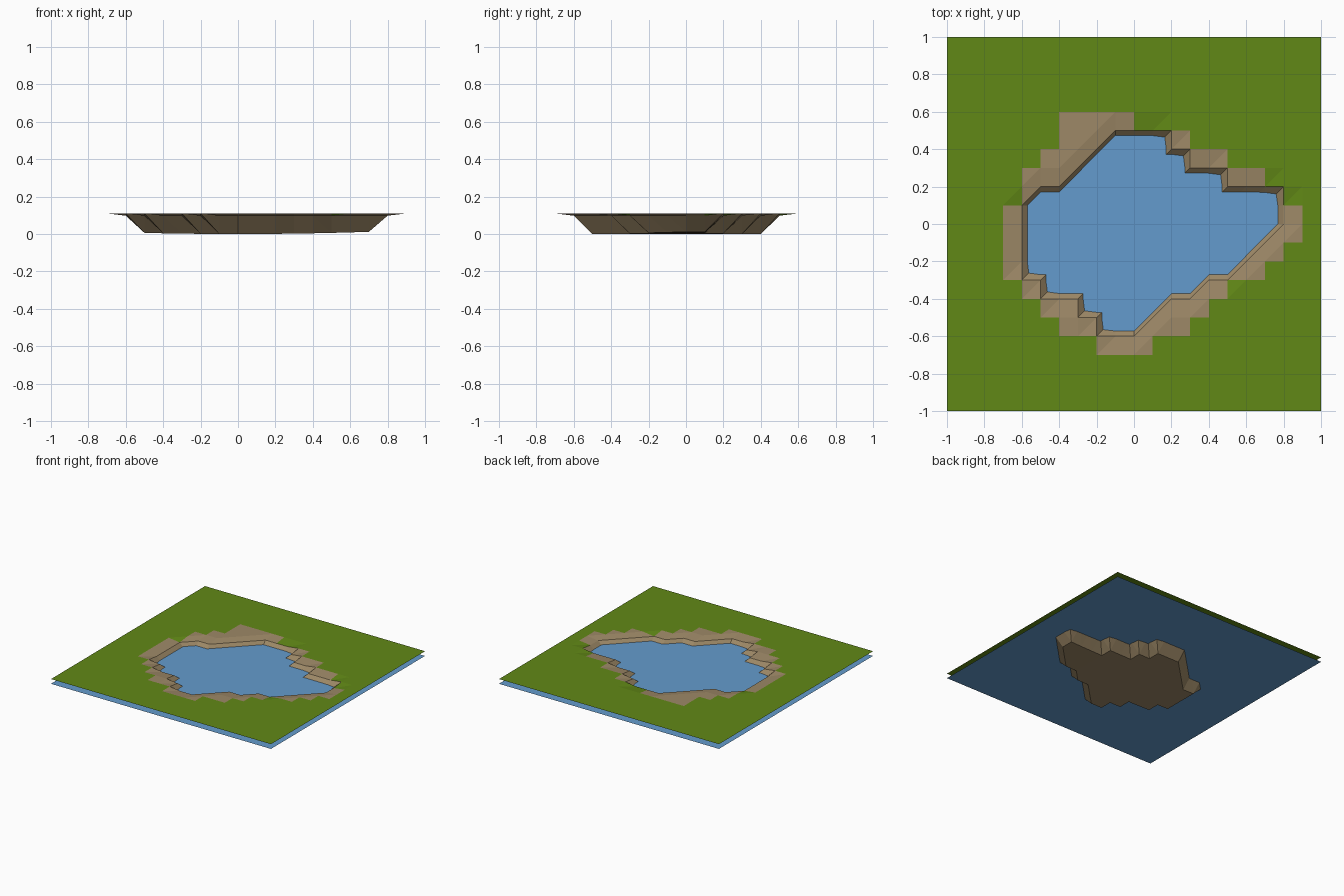
import bpy, bmesh

if "Cube" in bpy.data.objects:
    bpy.data.objects.remove(bpy.data.objects["Cube"])

GROUND, RIM, WATER, CELL = 0.11, 0.098, 0.071, 0.1


def material(name, rgb):
    m = bpy.data.materials.new(name)
    m.diffuse_color = (*rgb, 1)
    m.use_nodes = True
    m.node_tree.nodes["Principled BSDF"].inputs["Base Color"].default_value = m.diffuse_color
    return m


def add_object(name, bm, mats):
    me = bpy.data.meshes.new(name)
    bm.to_mesh(me)
    bm.free()
    for m in mats:
        me.materials.append(m)
    ob = bpy.data.objects.new(name, me)
    bpy.context.collection.objects.link(ob)
    return ob


grass = material("grass", (0.12, 0.25, 0.008))
sand = material("sand", (0.34, 0.25, 0.136))
blue = material("water", (0.127, 0.33, 0.61))

# pond floor: grid row -> first and last grid column that is sunk
floor_rows = {4: (-1, 1), 3: (-2, 2), 2: (-3, 4), 1: (-5, 7), 0: (-5, 7), -1: (-5, 6),
              -2: (-5, 5), -3: (-4, 3), -4: (-2, 1), -5: (-1, 0)}
# sandy cells: cell row -> left and right limits
sand_rows = {5: (-4, 0), 4: (-4, 3), 3: (-5, 5), 2: (-6, 7), 1: (-6, 8), 0: (-7, 9),
             -1: (-7, 9), -2: (-7, 8), -3: (-7, 7), -4: (-6, 5), -5: (-5, 4),
             -6: (-4, 3), -7: (-2, 1)}


def is_floor(i, j):
    return j in floor_rows and floor_rows[j][0] <= i <= floor_rows[j][1]


def height(i, j):
    if is_floor(i, j):
        return 0.024 * (i * CELL) ** 2
    near = any(is_floor(i + a, j + b) for a, b in ((1, 0), (-1, 0), (0, 1), (0, -1)))
    return RIM if near else GROUND


# terrain: triangulated grid with sunken sandy basin
bm = bmesh.new()
span = range(-10, 11)
v = {(i, j): bm.verts.new((i * CELL, j * CELL, height(i, j))) for i in span for j in span}
for i in range(-10, 10):
    for j in range(-10, 10):
        a, b, c, d = v[i, j], v[i + 1, j], v[i + 1, j + 1], v[i, j + 1]
        lo, hi = sand_rows.get(j, (0, 0))
        for tri in ((a, b, c), (a, c, d)):
            bm.faces.new(tri).material_index = int(lo <= i < hi)
add_object("terrain", bm, [grass, sand])

# water: flat sheet just below the ground
bm = bmesh.new()
bmesh.ops.create_grid(bm, x_segments=1, y_segments=1, size=1)
bmesh.ops.translate(bm, verts=bm.verts, vec=(0, 0, WATER))
add_object("water", bm, [blue])
